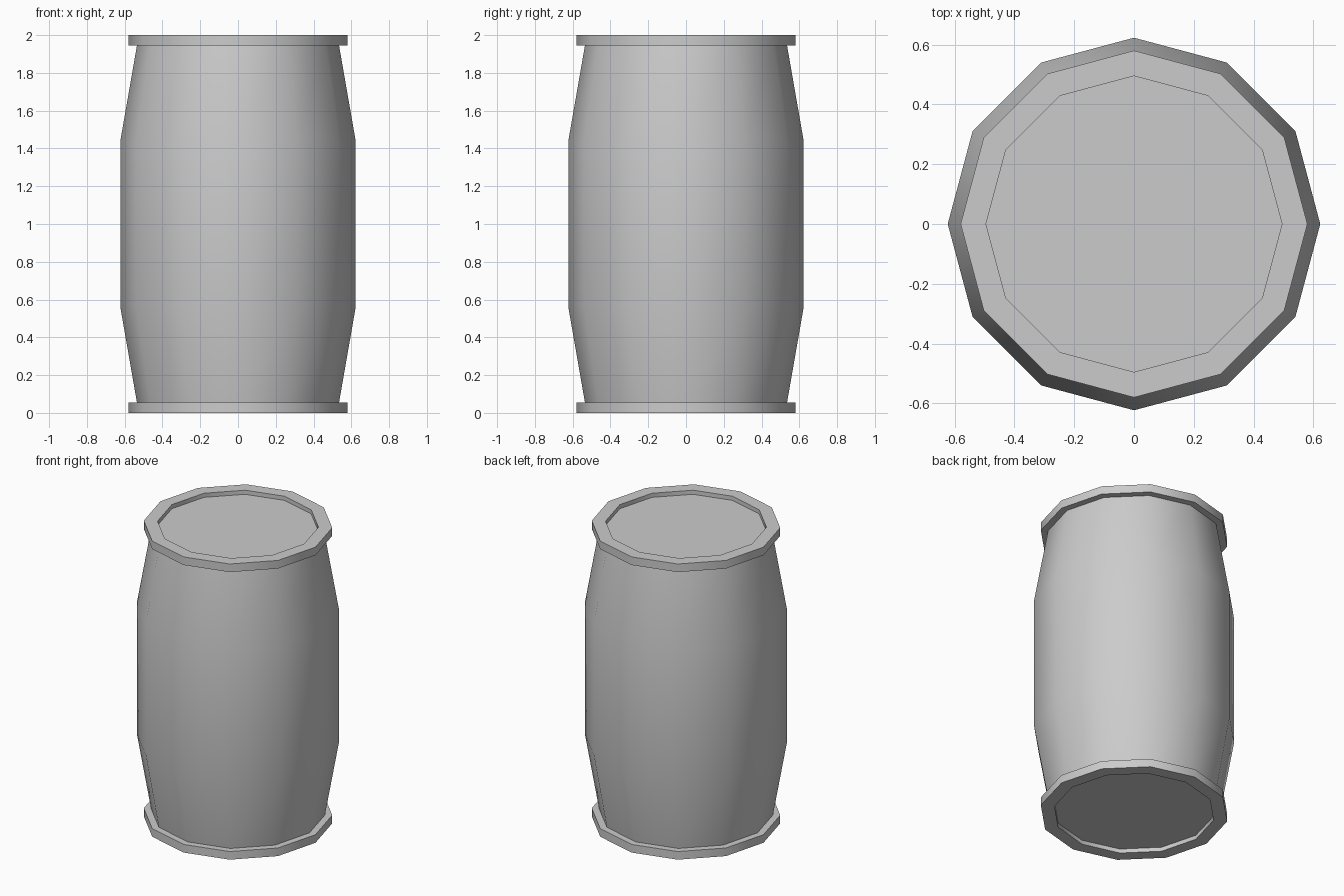
import bpy, bmesh
from math import cos, sin, pi, radians

if "Cube" in bpy.data.objects:
    bpy.data.objects.remove(bpy.data.objects["Cube"])

SIDES = 12


def lathe(name, profile, cap_end=False):
    """Spin an (r, z) profile into a 12-sided part, optionally closing its last ring."""
    bm = bmesh.new()
    rings = [[bm.verts.new((r * cos(2 * pi * i / SIDES), r * sin(2 * pi * i / SIDES), z))
              for i in range(SIDES)] for r, z in profile]
    for a, b in zip(rings, rings[1:]):
        for i in range(SIDES):
            j = (i + 1) % SIDES
            bm.faces.new((a[i], a[j], b[j], b[i]))
    if cap_end:
        bm.faces.new(rings[-1])
    mesh = bpy.data.meshes.new(name)
    bm.to_mesh(mesh)
    bm.free()
    obj = bpy.data.objects.new(name, mesh)
    bpy.context.collection.objects.link(obj)
    bpy.ops.object.select_all(action='DESELECT')
    obj.select_set(True)
    bpy.context.view_layer.objects.active = obj
    bpy.ops.object.shade_smooth_by_angle(angle=radians(40))
    return obj


# Bulging barrel wall
lathe("barrel_body", [(0.535, 0.055), (0.623, 0.56), (0.623, 1.44), (0.535, 1.945)])

# Protruding rim with a slightly recessed lid
rim = [(0.535, 1.945), (0.58, 1.945), (0.58, 2.0), (0.495, 2.0), (0.495, 1.972)]
lathe("top_rim_and_lid", rim, cap_end=True)

# Same part mirrored to the bottom
bottom = lathe("bottom_rim_and_base", rim, cap_end=True)
bottom.rotation_euler.x = pi
bottom.location.z = 2.0
